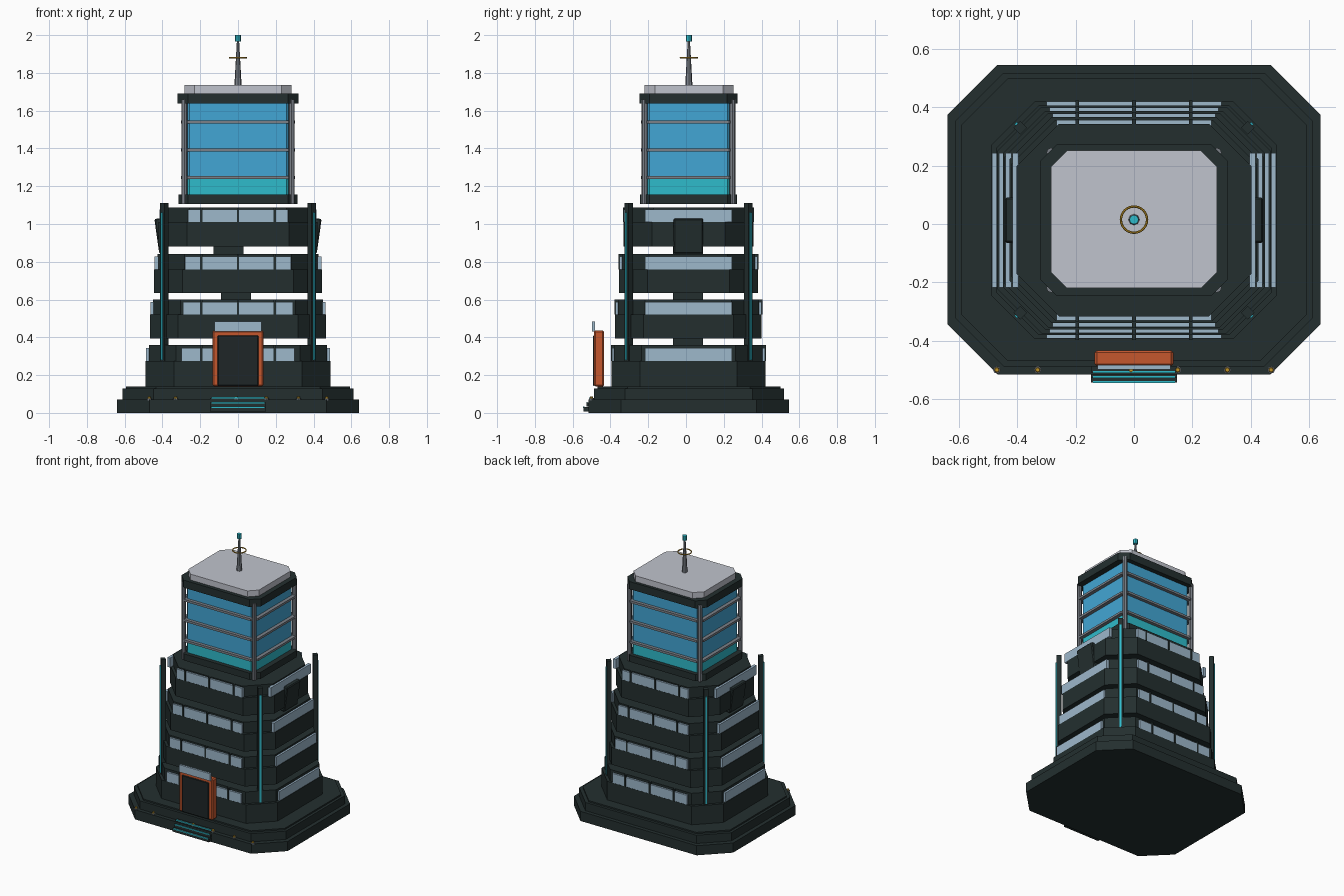
import bpy, bmesh, math
from mathutils import Matrix, Vector

if "Cube" in bpy.data.objects:
    bpy.data.objects.remove(bpy.data.objects["Cube"])

CY = 0.013  # depth centre of the tower


def mat(name, r, g, b):
    m = bpy.data.materials.new(name)
    m.diffuse_color = (r, g, b, 1)
    m.use_nodes = True
    m.node_tree.nodes["Principled BSDF"].inputs["Base Color"].default_value = m.diffuse_color
    return m


DARK = mat("dark_slate", 0.017, 0.028, 0.028)
PANEL = mat("door_charcoal", 0.013, 0.019, 0.020)
PANE = mat("pale_window", 0.34, 0.48, 0.60)
BLUE = mat("blue_glass", 0.055, 0.38, 0.66)
CYAN = mat("cyan_glow", 0.028, 0.50, 0.60)
STEEL = mat("steel_grey", 0.20, 0.22, 0.25)
ROOF = mat("light_grey", 0.53, 0.55, 0.61)
ORANGE = mat("orange_frame", 0.56, 0.095, 0.027)
GOLD = mat("gold", 0.52, 0.29, 0.02)


def finish(name, bm, m):
    bmesh.ops.recalc_face_normals(bm, faces=bm.faces)
    me = bpy.data.meshes.new(name)
    bm.to_mesh(me)
    bm.free()
    me.materials.append(m)
    ob = bpy.data.objects.new(name, me)
    bpy.context.collection.objects.link(ob)
    return ob


def octa(name, hx, hy, c, z0, z1, m, cy=CY):
    """Chamfered rectangular prism."""
    bm = bmesh.new()
    pts = [(hx, hy - c), (hx - c, hy), (c - hx, hy), (-hx, hy - c),
           (-hx, c - hy), (c - hx, -hy), (hx - c, -hy), (hx, c - hy)]
    f = bm.faces.new([bm.verts.new((x, y + cy, z0)) for x, y in pts])
    up = bmesh.ops.extrude_face_region(bm, geom=[f])["geom"]
    bmesh.ops.translate(bm, vec=(0, 0, z1 - z0),
                        verts=[v for v in up if isinstance(v, bmesh.types.BMVert)])
    return finish(name, bm, m)


def box(name, x0, x1, y0, y1, z0, z1, m, rot=None, bevel=0):
    bm = bmesh.new()
    bmesh.ops.create_cube(bm, size=1)
    mid = Vector(((x0 + x1) / 2, (y0 + y1) / 2, (z0 + z1) / 2))
    M = Matrix.Diagonal((x1 - x0, y1 - y0, z1 - z0, 1))
    if rot:
        M = Matrix.Rotation(rot[0], 4, rot[1]) @ M
    bmesh.ops.transform(bm, matrix=Matrix.Translation(mid) @ M, verts=bm.verts)
    if bevel:
        bmesh.ops.bevel(bm, geom=bm.edges[:], offset=bevel, segments=1, affect='EDGES')
    return finish(name, bm, m)


def cone(name, x, y, z0, z1, r0, r1, n, m):
    bm = bmesh.new()
    bmesh.ops.create_cone(bm, cap_ends=True, segments=n, radius1=r0, radius2=r1, depth=z1 - z0)
    bmesh.ops.translate(bm, vec=(x, y, (z0 + z1) / 2), verts=bm.verts)
    return finish(name, bm, m)


# Stepped base
octa("base_lower", 0.64, 0.53, 0.172, 0, 0.07, DARK, 0.015)
octa("base_upper", 0.612, 0.503, 0.165, 0.07, 0.13, DARK, 0.015)
octa("base_top", 0.593, 0.484, 0.16, 0.13, 0.14, DARK, 0.015)

# Four office floors: slab, recessed band, windows, mullions
# (half width, half depth, slab bottom, slab top, band top, window half width)
FLOORS = [(0.49, 0.407, 0.14, 0.275, 0.36, 0.30),
          (0.467, 0.388, 0.395, 0.52, 0.60, 0.29),
          (0.445, 0.367, 0.635, 0.76, 0.84, 0.28),
          (0.42, 0.344, 0.88, 1.01, 1.087, 0.265)]
for i, (hx, hy, z0, z1, z2, wx) in enumerate(FLOORS, 1):
    octa(f"floor_{i}_slab", hx, hy, 0.15, z0, z1, DARK)
    octa(f"floor_{i}_band", hx - 0.018, hy - 0.014, 0.145, z1, z2, DARK)
    for s, side in ((-1, "front"), (1, "back")):
        a, b = sorted((CY + s * (hy - 0.02), CY + s * (hy - 0.001)))
        box(f"floor_{i}_{side}_window", -wx, wx, a, b, z1, z1 + 0.068, PANE)
        for x in (-0.195, 0, 0.195):
            box(f"floor_{i}_{side}_mullion", x - 0.006, x + 0.006,
                a - 0.004, b + 0.004, z1, z2, DARK)
    for s, side in ((-1, "left"), (1, "right")):
        a, b = sorted((s * (hx - 0.025), s * (hx - 0.004)))
        box(f"floor_{i}_{side}_window", a, b, CY - 0.23, CY + 0.23, z1, z1 + 0.068, PANE)

# Core blocks bridging the gaps between floors
for i, (x, z0, z1) in enumerate(((0, 0.355, 0.40), (-0.01, 0.595, 0.64), (-0.05, 0.835, 0.885)), 1):
    box(f"core_block_{i}", x - 0.08, x + 0.08, -0.07, 0.09, z0, z1, DARK)

# Corner fins with glowing strips, and tilted side panels
for sx in (-1, 1):
    for sy in (-1, 1):
        x, y = sx * 0.39, CY + sy * 0.317
        ang = math.radians(45) * sx * sy
        box("corner_fin", x - 0.016, x + 0.016, y - 0.016, y + 0.016, 0.14, 1.11, DARK, (ang, 'Z'))
        x, y = x + sx * 0.0125, y + sy * 0.0125
        box("fin_light_strip", x - 0.004, x + 0.004, y - 0.006, y + 0.006, 0.28, 1.06, CYAN, (ang, 'Z'))
    box("side_panel", sx * 0.41 - 0.02, sx * 0.41 + 0.02, CY - 0.078, CY + 0.078, 0.845, 1.03,
        DARK, (sx * math.radians(8), 'Y'), 0.006)

# Glass upper tower
octa("glass_base_ring", 0.315, 0.257, 0.05, 1.107, 1.155, DARK)
octa("glass_lower", 0.276, 0.227, 0.02, 1.155, 1.24, CYAN)
octa("glass_upper", 0.276, 0.227, 0.02, 1.24, 1.64, BLUE)
for z in (1.245, 1.393, 1.54):
    octa("glass_rail", 0.302, 0.25, 0.035, z - 0.008, z + 0.008, STEEL)
for sx in (-1, 1):
    for sy in (-1, 1):
        cone("glass_post", sx * 0.284, CY + sy * 0.232, 1.105, 1.66, 0.016, 0.016, 8, STEEL)
octa("glass_top_ring", 0.32, 0.26, 0.055, 1.637, 1.692, DARK)
octa("roof_cap", 0.284, 0.236, 0.055, 1.69, 1.735, ROOF, 0.016)

# Antenna
cone("antenna_mast", 0, 0.015, 1.735, 1.97, 0.019, 0.006, 8, STEEL)
cone("antenna_tip", 0, 0.015, 1.967, 2.0, 0.016, 0.016, 8, CYAN)
bpy.ops.mesh.primitive_torus_add(location=(0, 0.015, 1.88), major_radius=0.045, minor_radius=0.004,
                                 major_segments=24, minor_segments=6)
ring = bpy.context.object
ring.name = "antenna_ring"
ring.data.materials.append(GOLD)

# Entrance: frame, door and visor
box("door_frame", -0.135, 0.135, -0.487, -0.433, 0.14, 0.437, ORANGE, None, 0.008)
box("door_panel", -0.108, 0.108, -0.492, -0.48, 0.143, 0.41, PANEL, None, 0.004)
box("door_visor", -0.125, 0.125, -0.498, -0.483, 0.43, 0.483, PANE)

# Front steps with light strips
for i in range(3):
    y, z = -0.543 + i * 0.017, 0.03 + i * 0.025
    box(f"step_{i + 1}", -0.147, 0.147, y, -0.48, z - 0.022, z, DARK)
    box(f"step_light_{i + 1}", -0.14, 0.14, y - 0.002, y + 0.005, z - 0.004, z + 0.003, CYAN)

# Lamps along the front ledge
for x in (-0.47, -0.33, -0.01, 0.15, 0.32, 0.47):
    cone("ledge_lamp_base", x, -0.5, 0.066, 0.076, 0.013, 0.013, 8, STEEL)
    cone("ledge_lamp", x, -0.5, 0.076, 0.086, 0.009, 0.007, 8, GOLD)
